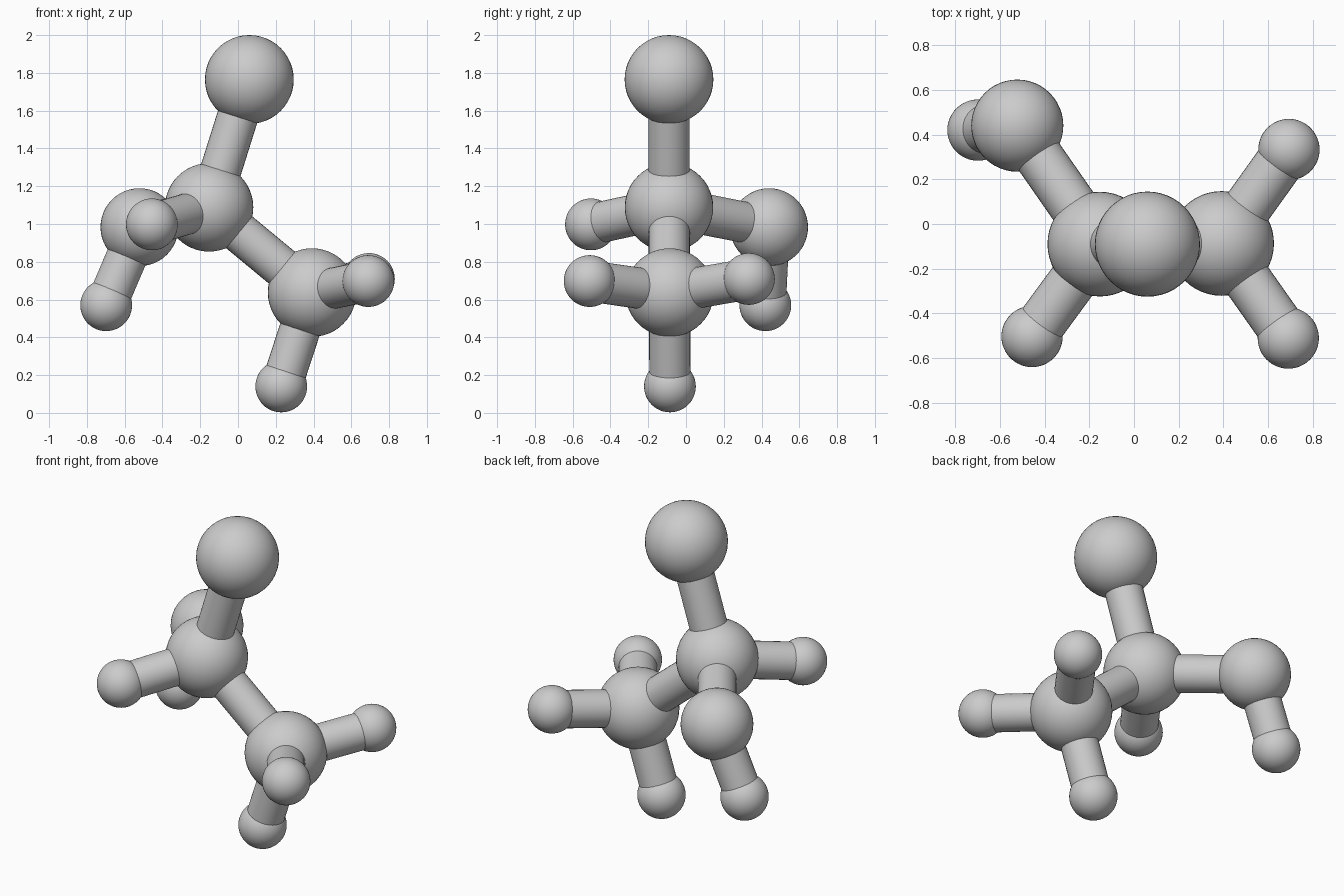
import bpy
from mathutils import Vector

cube = bpy.data.objects.get("Cube")
if cube:
    bpy.data.objects.remove(cube, do_unlink=True)

# Single grey material
grey = bpy.data.materials.new("plain_grey")
grey.use_nodes = True
grey.diffuse_color = (0.6, 0.6, 0.6, 1)
grey.node_tree.nodes["Principled BSDF"].inputs["Base Color"].default_value = (0.6, 0.6, 0.6, 1)

BOND_RADIUS = 0.109
SMALL = 0.137

# Balls: name -> (centre, radius)
balls = {
    "top_ball": ((0.06, -0.09, 1.765), 0.235),
    "centre_ball": ((-0.153, -0.09, 1.088), 0.234),
    "lower_ball": ((0.392, -0.087, 0.637), 0.234),
    "back_ball": ((-0.522, 0.44, 0.983), 0.206),
    "back_small_ball": ((-0.698, 0.42, 0.57), SMALL),
    "front_small_ball": ((-0.456, -0.503, 0.998), SMALL),
    "bottom_small_ball": ((0.229, -0.085, 0.14), SMALL),
    "left_front_small_ball": ((0.69, -0.51, 0.698), SMALL),
    "left_back_small_ball": ((0.693, 0.333, 0.709), SMALL),
}

# Rods join pairs of balls
rods = [
    ("centre_ball", "top_ball"),
    ("centre_ball", "lower_ball"),
    ("centre_ball", "back_ball"),
    ("centre_ball", "front_small_ball"),
    ("back_ball", "back_small_ball"),
    ("lower_ball", "bottom_small_ball"),
    ("lower_ball", "left_front_small_ball"),
    ("lower_ball", "left_back_small_ball"),
]


def finish(name):
    obj = bpy.context.object
    obj.name = name
    obj.data.materials.append(grey)
    bpy.ops.object.shade_smooth_by_angle()


def add_ball(name, centre, radius):
    bpy.ops.mesh.primitive_uv_sphere_add(segments=48, ring_count=24,
                                         radius=radius, location=centre)
    finish(name)


def add_rod(start, end):
    a, b = Vector(balls[start][0]), Vector(balls[end][0])
    axis = b - a
    bpy.ops.mesh.primitive_cylinder_add(
        vertices=32, radius=BOND_RADIUS, depth=axis.length, location=(a + b) / 2,
        end_fill_type='NOTHING',
        rotation=axis.to_track_quat('Z', 'Y').to_euler())
    finish("rod_to_" + end)


for name, (centre, radius) in balls.items():
    add_ball(name, centre, radius)
for start, end in rods:
    add_rod(start, end)
